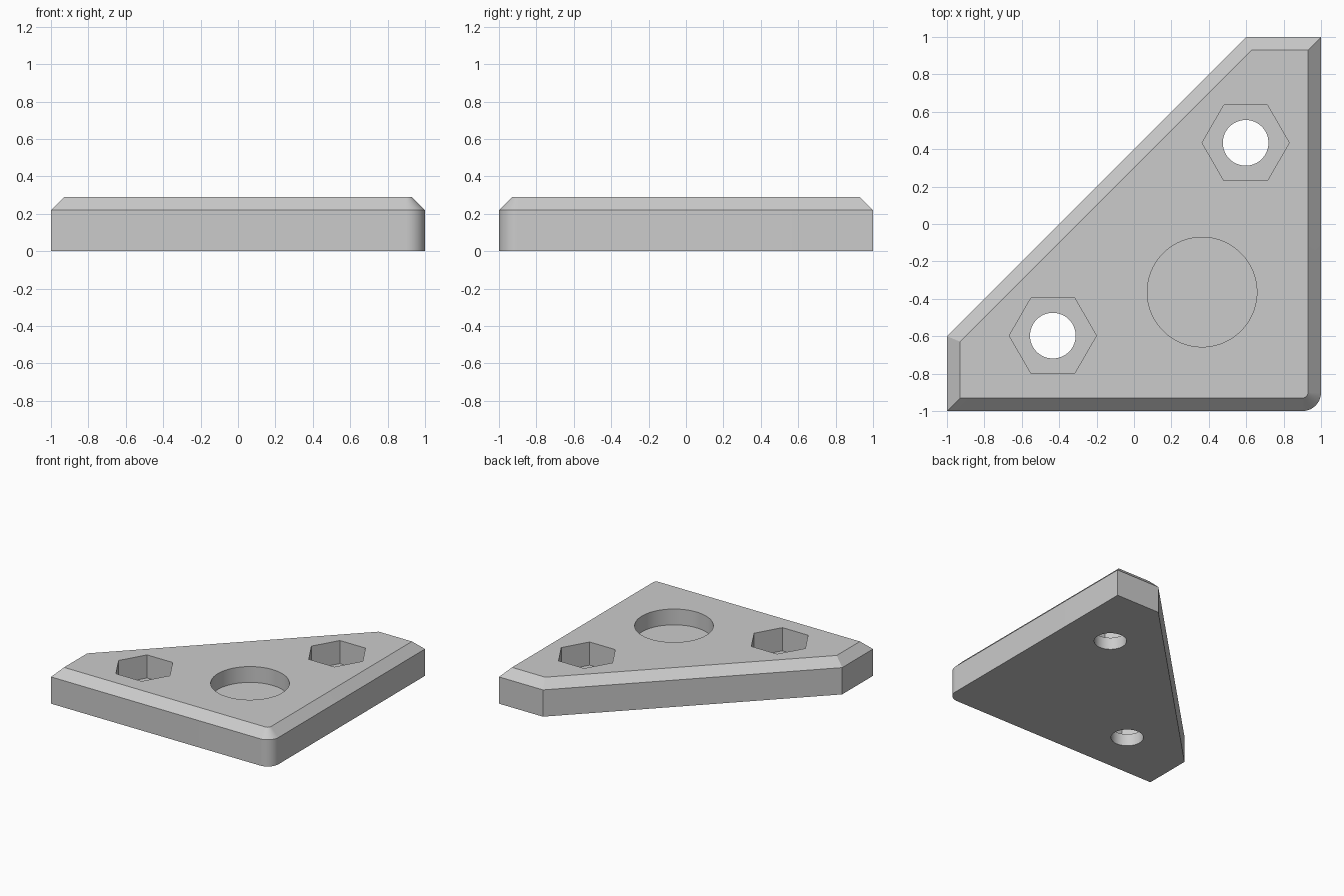
import bpy, bmesh, math
from mathutils import Vector

cube = bpy.data.objects.get("Cube")
if cube:
    bpy.data.objects.remove(cube, do_unlink=True)

HEIGHT, CHAMFER, RADIUS, CLIP = 0.29, 0.07, 0.1, 0.4

grey = bpy.data.materials.new("light_grey")
grey.use_nodes = True
colour = (0.6, 0.6, 0.6, 1)
grey.diffuse_color = colour
grey.node_tree.nodes["Principled BSDF"].inputs["Base Color"].default_value = colour


def outline(inset):
    """Clipped right triangle with one rounded corner, offset inwards."""
    e = 1 - inset
    diagonal = CLIP - inset * math.sqrt(2)      # sloping side: y = x + diagonal
    points = [(e, e), (e - diagonal, e), (-e, diagonal - e), (-e, -e)]
    centre, r, steps = 1 - RADIUS, RADIUS - inset, 16
    for i in range(steps + 1):
        a = -math.pi / 2 + math.pi / 2 * i / steps
        points.append((centre + r * math.cos(a), -centre + r * math.sin(a)))
    return points


def loft(name, sections):
    """Closed solid through (outline, height) sections."""
    bm = bmesh.new()
    rings = [[bm.verts.new((x, y, z)) for x, y in pts] for pts, z in sections]
    n = len(rings[0])
    bm.faces.new(rings[0][::-1])
    bm.faces.new(rings[-1])
    for low, high in zip(rings, rings[1:]):
        for i in range(n):
            j = (i + 1) % n
            bm.faces.new((low[i], low[j], high[j], high[i]))
    bmesh.ops.recalc_face_normals(bm, faces=bm.faces)
    mesh = bpy.data.meshes.new(name)
    bm.to_mesh(mesh)
    bm.free()
    mesh.materials.append(grey)
    obj = bpy.data.objects.new(name, mesh)
    bpy.context.collection.objects.link(obj)
    return obj


def cut(body, centre, radius, sides, floor):
    """Remove a vertical prism from the body, down to the floor height."""
    ring = [(centre[0] + radius * math.cos(math.tau * i / sides),
             centre[1] + radius * math.sin(math.tau * i / sides)) for i in range(sides)]
    cutter = loft("cutter", [(ring, floor), (ring, HEIGHT + 0.1)])
    cutter.hide_render = True
    mod = body.modifiers.new("pocket", 'BOOLEAN')
    mod.operation, mod.solver, mod.object = 'DIFFERENCE', 'EXACT', cutter
    bpy.context.view_layer.objects.active = body
    bpy.ops.object.modifier_apply(modifier=mod.name)
    bpy.data.objects.remove(cutter, do_unlink=True)


# Plate with chamfered top edge
plate = loft("corner_plate", [(outline(0), 0), (outline(0), HEIGHT - CHAMFER),
                              (outline(CHAMFER), HEIGHT)])

# Hexagonal nut pockets with bolt holes through the plate
for centre in ((0.597, 0.434), (-0.434, -0.597)):
    cut(plate, centre, 0.233, 6, 0.10)
    cut(plate, centre, 0.122, 64, -0.1)

# Round blind pocket
cut(plate, (0.364, -0.364), 0.293, 96, 0.16)

bpy.ops.object.select_all(action='DESELECT')
plate.select_set(True)
bpy.context.view_layer.objects.active = plate
bpy.ops.object.shade_smooth_by_angle(angle=math.radians(30))
